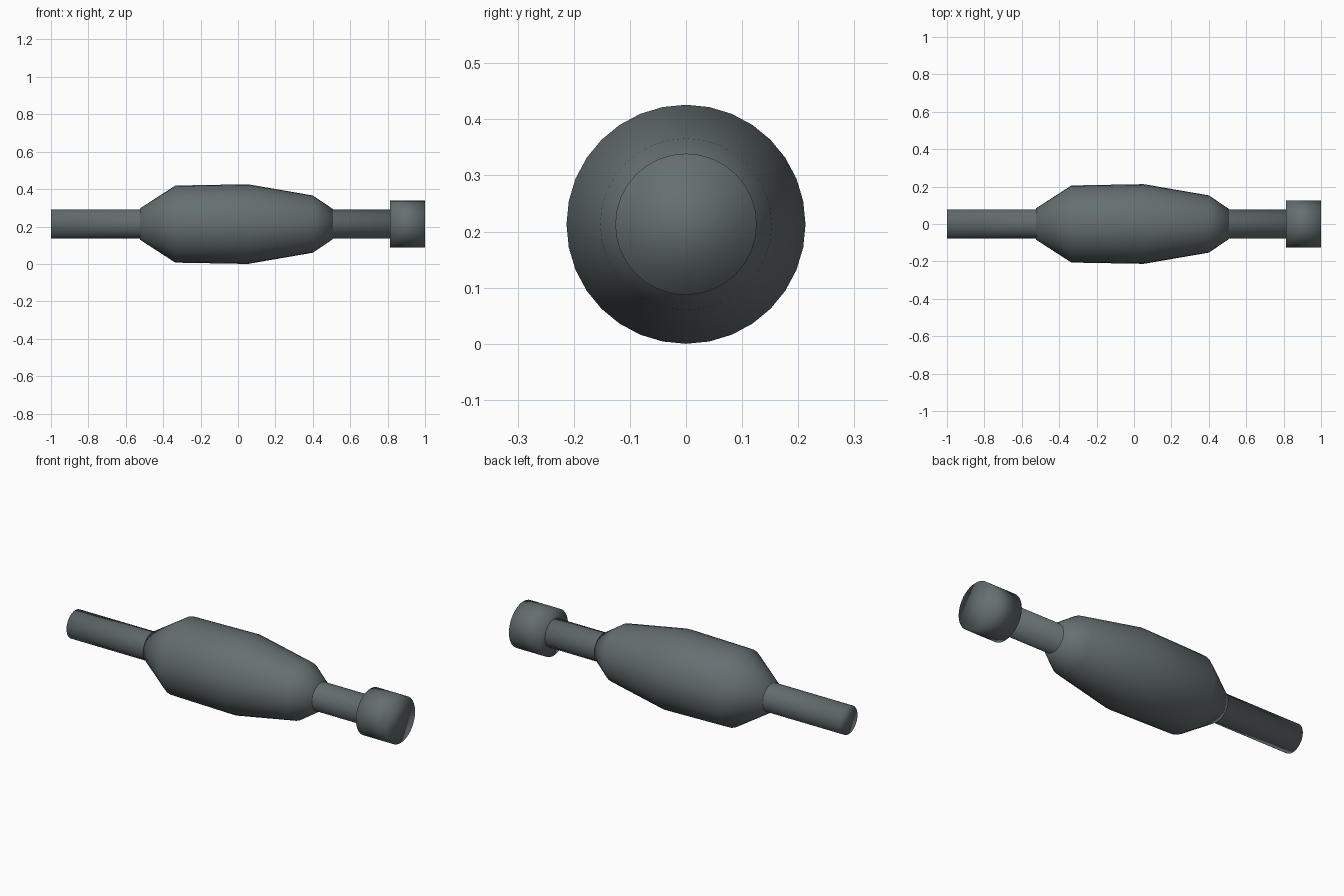
import bpy, bmesh, math

if "Cube" in bpy.data.objects:
    bpy.data.objects.remove(bpy.data.objects["Cube"])

SIDES = 32
AXIS_Z = 0.213

metal = bpy.data.materials.new("dark_grey_metal")
metal.diffuse_color = (0.13, 0.16, 0.165, 1)
metal.use_nodes = True
metal.node_tree.nodes["Principled BSDF"].inputs["Base Color"].default_value = metal.diffuse_color


def lathe_x(name, profile):
    """Closed solid turned around the long axis from (x, radius) points."""
    bm = bmesh.new()
    rings = []
    for x, r in profile:
        rings.append([bm.verts.new((x, r * math.sin(a), r * math.cos(a)))
                      for a in (2 * math.pi * i / SIDES for i in range(SIDES))])
    for a, b in zip(rings, rings[1:]):
        for i in range(SIDES):
            j = (i + 1) % SIDES
            bm.faces.new((a[i], a[j], b[j], b[i]))
    bm.faces.new(rings[0])
    bm.faces.new(rings[-1])
    bmesh.ops.recalc_face_normals(bm, faces=bm.faces)
    for f in bm.faces:
        f.smooth = True
    mesh = bpy.data.meshes.new(name)
    bm.to_mesh(mesh)
    bm.free()
    mesh.materials.append(metal)
    obj = bpy.data.objects.new(name, mesh)
    obj.location.z = AXIS_Z
    bpy.context.collection.objects.link(obj)
    return obj


# Straight pipe running the full length, ending just inside the collar face
lathe_x("pipe", [(-1, 0.077), (0.998, 0.077)])

# Swollen chamber in the middle
lathe_x("chamber", [(-0.525, 0.083), (-0.335, 0.206), (0.052, 0.213),
                    (0.40, 0.153), (0.508, 0.08)])

# Wide collar on the right end
lathe_x("end_collar", [(0.813, 0.126), (1, 0.126)])
